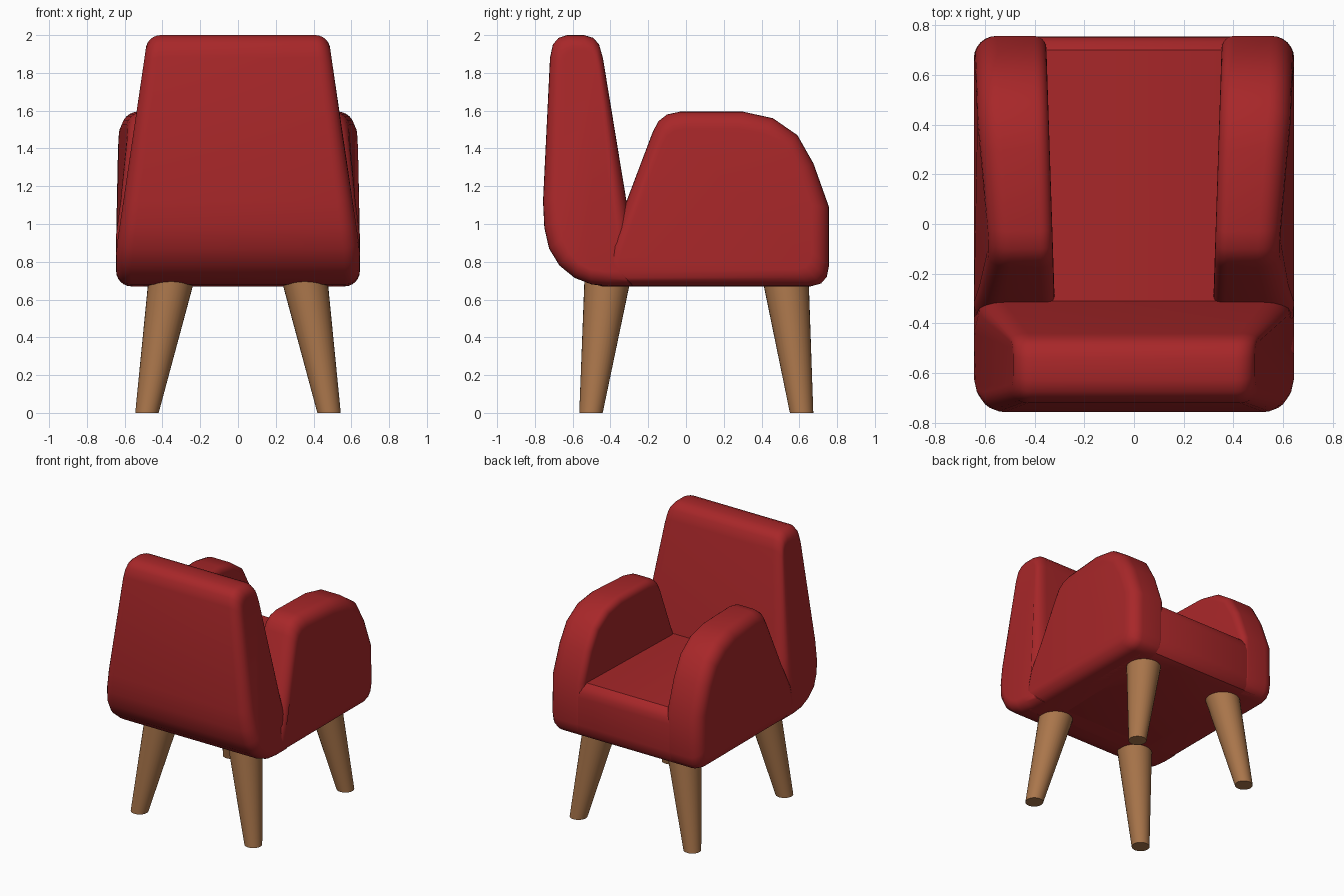
import bpy, bmesh, math

if "Cube" in bpy.data.objects:
    bpy.data.objects.remove(bpy.data.objects["Cube"])


def material(name, rgb):
    m = bpy.data.materials.new(name)
    m.diffuse_color = (*rgb, 1)
    m.use_nodes = True
    m.node_tree.nodes["Principled BSDF"].inputs["Base Color"].default_value = m.diffuse_color
    return m


RED = material("red fabric", (0.39, 0.02, 0.022))
WOOD = material("light wood", (0.40, 0.18, 0.07))


def finish(bm, name, mat, angle):
    bmesh.ops.recalc_face_normals(bm, faces=bm.faces)
    me = bpy.data.meshes.new(name)
    bm.to_mesh(me)
    bm.free()
    ob = bpy.data.objects.new(name, me)
    bpy.context.collection.objects.link(ob)
    me.materials.append(mat)
    bpy.ops.object.select_all(action='DESELECT')
    ob.select_set(True)
    bpy.context.view_layer.objects.active = ob
    bpy.ops.object.shade_smooth_by_angle(angle=math.radians(angle))
    return ob


def loft(bm, rings):
    """Skin a list of equal point rings and cap both ends."""
    rows = [[bm.verts.new(p) for p in r] for r in rings]
    n = len(rows[0])
    for a, b in zip(rows, rows[1:]):
        for i in range(n):
            j = (i + 1) % n
            bm.faces.new((a[i], a[j], b[j], b[i]))
    bm.faces.new(rows[0])
    bm.faces.new(rows[-1][::-1])


def padded(name, profile, lo, hi, r_lo, r_hi, angle=50, steps=6):
    """Sweep a side profile (y, z) from x=lo to x=hi with rounded rims."""
    ys, zs = zip(*profile)
    cy, cz = (min(ys) + max(ys)) / 2, (min(zs) + max(zs)) / 2
    hy, hz = (max(ys) - min(ys)) / 2, (max(zs) - min(zs)) / 2

    def rim(edge, r, sign):
        out = []
        for k in range(steps + 1):
            a = math.pi / 2 * k / steps
            inset, dx = r * (1 - math.sin(a)), r * (1 - math.cos(a))
            ring = []
            for y, z in profile:
                v = cy + (y - cy) * (1 - inset / hy)
                w = cz + (z - cz) * (1 - inset / hz)
                ring.append((edge(y, z) + sign * dx, v, w))
            out.append(ring)
        return out

    bm = bmesh.new()
    loft(bm, rim(lo, r_lo, 1) + rim(hi, r_hi, -1)[::-1])
    return finish(bm, name, RED, angle)


# Backrest: leaning slab, narrower at the top
back_profile = [(-0.28, 0.67), (-0.40, 0.67), (-0.50, 0.68), (-0.59, 0.715),
                (-0.67, 0.78), (-0.725, 0.87), (-0.75, 0.98), (-0.757, 1.12),
                (-0.72, 1.88), (-0.705, 1.95), (-0.675, 1.985), (-0.63, 2.0),
                (-0.54, 2.0), (-0.49, 1.985), (-0.46, 1.95), (-0.44, 1.88),
                (-0.315, 1.12), (-0.285, 0.95)]


def back_half(y, z):
    return 0.645 - 0.13 * max(0, z - 0.8)


padded("backrest", back_profile, lambda y, z: -back_half(y, z), back_half, 0.08, 0.08)

# Armrests: rounded side panels, mirrored
arm_profile = [(0.66, 0.67), (0.715, 0.685), (0.745, 0.72), (0.757, 0.78),
               (0.757, 1.09), (0.675, 1.32), (0.59, 1.47), (0.46, 1.56),
               (0.30, 1.595), (-0.03, 1.595), (-0.10, 1.58), (-0.145, 1.545),
               (-0.175, 1.49), (-0.315, 1.12), (-0.40, 0.90), (-0.44, 0.75),
               (-0.44, 0.67)]


def arm_outer(y, z):
    t = max(0, (z - 0.9) / 0.7)
    return 0.645 - t * (0.012 + 0.05 * max(0, 0.5 - y) / 0.65)


arm = padded("armrest", arm_profile, lambda y, z: 0.33 + 0.03 * y, arm_outer, 0.05, 0.09)
arm.modifiers.new("mirror", 'MIRROR')

# Seat block between the arms
seat_profile = [(-0.50, 0.685), (-0.44, 0.67), (0.66, 0.67), (0.715, 0.685),
                (0.744, 0.72), (0.755, 0.78), (0.755, 0.99), (0.75, 1.03),
                (0.733, 1.065), (0.70, 1.09), (-0.45, 1.09)]
padded("seat", seat_profile, lambda y, z: -0.5, lambda y, z: 0.5, 0.005, 0.005, 30, 2)

# Legs: tapered, splayed round pegs cut flat at the floor
SIDES = 32
for label, y_foot, y_top in (("front", -0.503, -0.41), ("rear", 0.612, 0.522)):
    for side, s in (("left", -1), ("right", 1)):
        rings = []
        for x, y, z, r in ((0.482, y_foot, 0, 0.062), (0.344, y_top, 0.75, 0.126)):
            rings.append([(s * x + r * math.cos(2 * math.pi * i / SIDES),
                           y + r * math.sin(2 * math.pi * i / SIDES), z)
                          for i in range(SIDES)])
        bm = bmesh.new()
        loft(bm, rings)
        finish(bm, f"{label}_{side}_leg", WOOD, 40)
